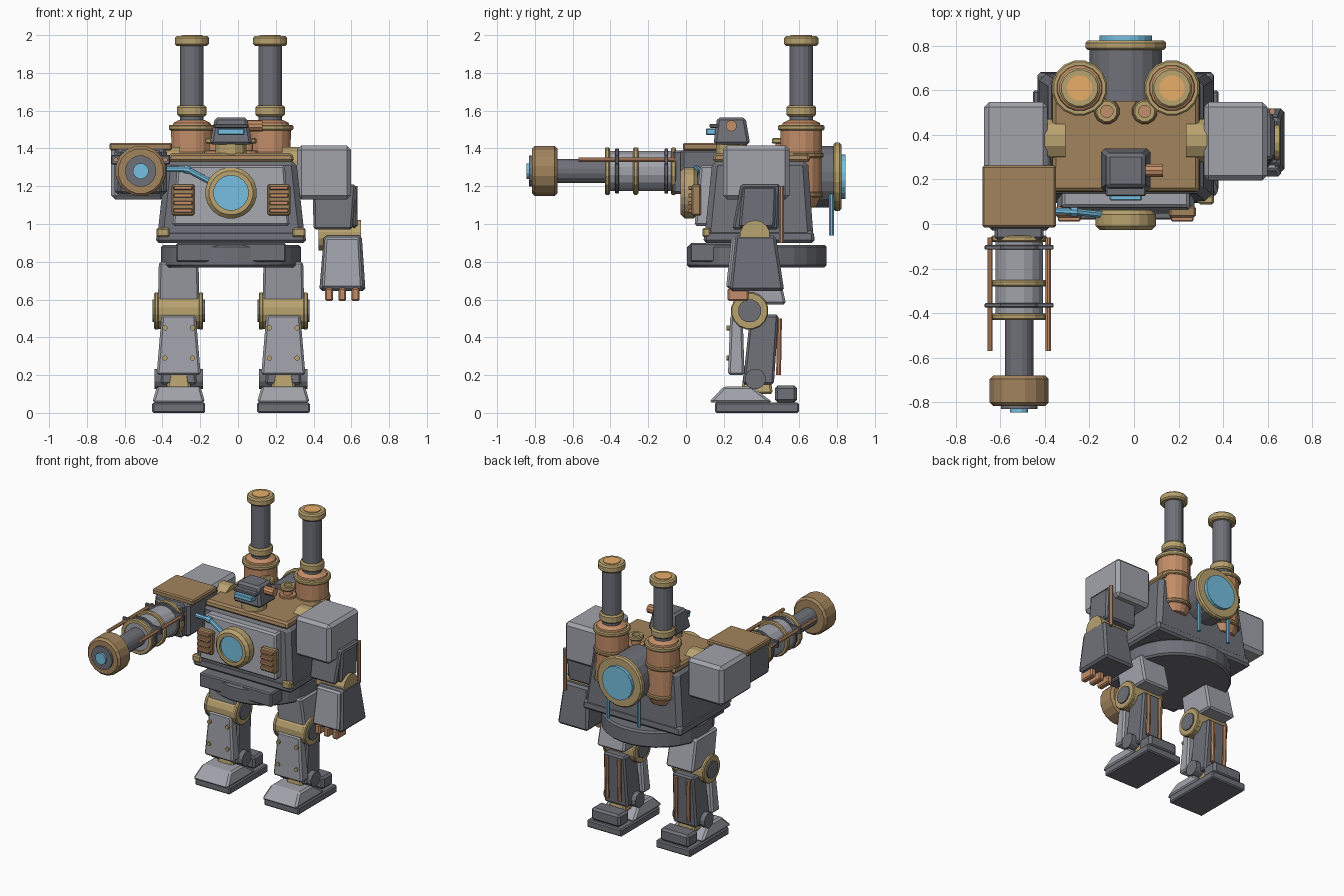
import bpy, bmesh, math
from mathutils import Vector

if "Cube" in bpy.data.objects:
    bpy.data.objects.remove(bpy.data.objects["Cube"])

CX = -0.037          # the body axis is offset because the two arms differ


def material(name, c):
    m = bpy.data.materials.new(name)
    m.diffuse_color = (*c, 1)
    m.use_nodes = True
    m.node_tree.nodes["Principled BSDF"].inputs["Base Color"].default_value = m.diffuse_color
    return m


DARK = material("dark_steel", (0.16, 0.165, 0.19))
LIGHT = material("light_steel", (0.36, 0.37, 0.41))
BRASS = material("brass", (0.48, 0.36, 0.16))
BRONZE = material("bronze", (0.36, 0.23, 0.11))
COPPER = material("copper", (0.55, 0.27, 0.14))
GLOW = material("ember", (0.8, 0.42, 0.14))
BLUE = material("blue_glass", (0.18, 0.52, 0.75))


def finish(name, bm, mat):
    bmesh.ops.recalc_face_normals(bm, faces=bm.faces[:])
    me = bpy.data.meshes.new(name)
    bm.to_mesh(me)
    bm.free()
    me.materials.append(mat)
    ob = bpy.data.objects.new(name, me)
    bpy.context.collection.objects.link(ob)
    return ob


def block(name, z0, lo, z1, hi, mat, bevel=0.012):
    """Tapered box: lo and hi are (x0, x1, y0, y1) at heights z0 and z1."""
    bm = bmesh.new()
    v = [bm.verts.new((r[i], r[j], z)) for z, r in ((z0, lo), (z1, hi))
         for i, j in ((0, 2), (1, 2), (1, 3), (0, 3))]
    for f in ((3, 2, 1, 0), (4, 5, 6, 7), (0, 1, 5, 4), (1, 2, 6, 5), (2, 3, 7, 6), (3, 0, 4, 7)):
        bm.faces.new([v[i] for i in f])
    if bevel:
        bmesh.ops.bevel(bm, geom=bm.edges[:], offset=bevel, segments=1, affect='EDGES')
    return finish(name, bm, mat)


def box(name, x0, x1, y0, y1, z0, z1, mat, bevel=0.008):
    return block(name, z0, (x0, x1, y0, y1), z1, (x0, x1, y0, y1), mat, bevel)


def lathe(name, origin, axis, profile, mat, n=16, ring=False):
    """Turn (radius, distance) points about an axis; ring closes the profile."""
    bm = bmesh.new()
    q = Vector(axis).to_track_quat('Z', 'Y')
    o = Vector(origin)
    loops = [[bm.verts.new(o + q @ Vector((r * math.cos(a), r * math.sin(a), h)))
              for a in (2 * math.pi * (i + .5) / n for i in range(n))] for r, h in profile]
    pairs = list(zip(loops, loops[1:])) + ([(loops[-1], loops[0])] if ring else [])
    for a, b in pairs:
        for i in range(n):
            j = (i + 1) % n
            bm.faces.new((a[i], a[j], b[j], b[i]))
    if not ring:
        bm.faces.new(loops[0])
        bm.faces.new(loops[-1])
    return finish(name, bm, mat)


def rod(name, p, q, r, mat, n=16, r2=None):
    d = Vector(q) - Vector(p)
    return lathe(name, p, d, [(r, 0), (r if r2 is None else r2, d.length)], mat, n)


def collar(name, origin, axis, r_in, r_out, h, mat, n=16, c=0.01):
    return lathe(name, origin, axis, [(r_in, 0), (r_out - c, 0), (r_out, c), (r_out, h - c),
                                      (r_out - c, h), (r_in, h)], mat, n, True)


X, Y, Z = (1, 0, 0), (0, 1, 0), (0, 0, 1)

# Legs
for s, side in ((-1, "right"), (1, "left")):
    x = CX + s * 0.277
    box(side + "_sole", x - .14, x + .14, .153, .598, 0, .055, DARK)
    block(side + "_toe", .055, (x - .14, x + .14, .12, .46), .14, (x - .115, x + .115, .2, .35), LIGHT)
    box(side + "_heel", x - .115, x + .115, .47, .588, .055, .145, DARK, .015)
    block(side + "_ankle_post", .1, (x - .07, x + .07, .29, .46), .24, (x - .045, x + .045, .31, .44), BRASS)
    for t in (-1, 1):
        rod(side + "_ankle_cap", (x + t * .06, .367, .18), (x + t * .128, .367, .18), .055, DARK, 12)
        rod(side + "_calf_piston", (x + t * .05, .49, .2), (x + t * .05, .495, .5), .014, COPPER, 8)
        for z in (.29, .45):
            rod(side + "_shin_rivet", (x + t * .073, .215, z), (x + t * .073, .25, z), .014, BRASS, 8)
    block(side + "_calf", .15, (x - .095, x + .095, .30, .465), .52, (x - .085, x + .085, .34, .49), DARK)
    block(side + "_shin_plate", .2, (x - .117, x + .117, .222, .31), .52, (x - .09, x + .09, .235, .30), LIGHT)
    rod(side + "_knee_drum", (x - .115, .337, .54), (x + .115, .337, .54), .097, BRASS, 16)
    for t in (-1, 1):
        collar(side + "_knee_rim", (x + t * .105, .337, .54), (t, 0, 0), .055, .1, .025, BRASS, 16, .006)
        rod(side + "_knee_cap", (x + t * .1, .337, .54), (x + t * .138, .337, .54), .062, DARK, 12)
    block(side + "_thigh", .575, (x - .11, x + .11, .27, .53), .8, (x - .105, x + .105, .23, .48), LIGHT)

# Pelvis and torso
lathe("pelvis_ring", (CX, .375, .77), Z, [(.36, 0), (.372, .012), (.372, .108), (.36, .12)], DARK, 28)
box("pelvis_plate", CX - .29, CX + .29, .02, .3, .80, .90, DARK)
block("torso", .9, (CX - .394, CX + .394, .095, .677), 1.34, (CX - .345, CX + .345, .14, .645), DARK, .03)
block("torso_skirt", .9, (CX - .398, CX + .398, .092, .682), .965, (CX - .392, CX + .392, .098, .676), DARK, .015)
block("chest_plate", .99, (CX - .31, CX + .31, .045, .16), 1.31, (CX - .285, CX + .285, .075, .2), LIGHT)
block("deck", 1.33, (CX - .335, CX + .335, .14, .66), 1.375, (CX - .325, CX + .325, .15, .65), BRONZE)
for s in (-1, 1):
    box("skirt_corner", CX + s * .36 - .035, CX + s * .36 + .035, .088, .13, .93, .98, BRASS)
    # chest vents
    vx = CX + s * .254
    box("vent_frame", vx - .06, vx + .06, .03, .08, 1.045, 1.21, BRONZE)
    for i in range(4):
        z = 1.07 + i * .04
        box("vent_slat", vx - .05, vx + .05, .012, .05, z - .01, z + .012, COPPER, .004)

# Chest porthole with its feed pipe
collar("porthole_rim", (CX, -.028, 1.165), Y, .092, .137, .09, BRASS, 20, .02)
rod("porthole_glass", (CX, -.012, 1.165), (CX, .06, 1.165), .095, BLUE, 20)
pipe = [(-.40, .06, 1.29), (-.27, .055, 1.29), (-.13, .04, 1.215)]
for a, b in zip(pipe, pipe[1:]):
    rod("feed_pipe", a, b, .016, BLUE, 8)
rod("feed_pipe_elbow", (-.285, .055, 1.29), (-.255, .055, 1.286), .022, BLUE, 8)

# Head
rod("neck", (CX, .24, 1.36), (CX, .24, 1.44), .085, BRASS, 12)
block("head", 1.42, (CX - .113, CX + .113, .145, .34), 1.565, (CX - .085, CX + .085, .165, .315), DARK, .015)
box("visor_hood", CX - .09, CX + .09, .125, .2, 1.508, 1.53, DARK, .005)
box("visor", CX - .072, CX + .072, .105, .17, 1.472, 1.506, BLUE, .005)
rod("head_scope", (CX + .07, .24, 1.52), (.13, .24, 1.52), .03, COPPER, 10)

# Deck valves, boilers and chimneys
for s, side in ((-1, "right"), (1, "left")):
    vx, bx, by = CX + s * .085, CX + s * .207, .61
    rod("valve_base", (vx, .505, 1.37), (vx, .505, 1.43), .032, COPPER, 12)
    collar("valve_rim", (vx, .505, 1.425), Z, .028, .052, .03, BRASS, 12, .006)
    collar("valve_flange", (vx, .505, 1.37), Z, .03, .058, .02, COPPER, 12, .004)
    lathe(side + "_boiler", (bx, by, 0), Z, [(.08, 1.09), (.108, 1.15), (.112, 1.5), (.1, 1.535), (.07, 1.55)], COPPER, 16)
    for z, r in ((1.14, .117), (1.35, .12), (1.495, .125)):
        collar(side + "_boiler_band", (bx, by, z), Z, .1, r, .03, BRASS if z > 1.4 else BRONZE, 16, .007)
    rod(side + "_chimney", (bx, by, 1.53), (bx, by, 1.97), .063, DARK, 16)
    collar(side + "_chimney_collar", (bx, by, 1.57), Z, .055, .08, .058, BRASS)
    collar(side + "_chimney_cap", (bx, by, 1.943), Z, .055, .092, .052, BRASS)
    rod(side + "_chimney_ember", (bx, by, 1.96), (bx, by, 2.0), .058, GLOW, 12)
    rod("coolant_pipe", (CX + s * .125, .77, .94), (CX + s * .125, .77, 1.16), .014, BLUE, 8)

# Rear reactor window
rod("reactor_drum", (CX, .55, 1.25), (CX, .79, 1.25), .165, DARK, 20)
collar("reactor_rim", (CX, .78, 1.25), Y, .115, .183, .042, BRASS, 20)
rod("reactor_glass", (CX, .77, 1.25), (CX, .845, 1.25), .12, BLUE, 20)

# Shoulders
for s, side in ((-1, "right"), (1, "left")):
    rod(side + "_shoulder_joint", (CX + s * .27, .375, 1.31), (CX + s * .37, .375, 1.31), .1, BRASS, 12)
    x0, x1 = sorted((CX + s * .35, CX + s * .635))
    box(side + "_shoulder", x0, x1, .195, .547, 1.13, 1.415, LIGHT, .022)

# Hand arm
block("upper_arm", .97, (.40, .605, .245, .49), 1.21, (.395, .625, .29, .5), DARK)
block("upper_arm_plate", .98, (.60, .632, .28, .47), 1.2, (.60, .63, .3, .48), DARK)
rod("arm_piston", (.62, .505, .9), (.62, .505, 1.2), .014, COPPER, 8)
rod("elbow", (.425, .365, .94), (.652, .365, .94), .08, BRASS, 14)
block("forearm", .645, (.43, .675, .23, .52), .94, (.455, .655, .26, .475), DARK, .015)
block("forearm_plate", .66, (.445, .66, .212, .26), .93, (.46, .645, .24, .29), LIGHT)
for i in range(3):
    fx = .482 + i * .07
    box("finger", fx - .021, fx + .021, .22, .33, .592, .66, COPPER)

# Cannon arm
gx, gz = -.515, 1.28
box("cannon_mount", gx - .14, gx + .14, -.03, .32, 1.155, 1.4, DARK, .02)
block("cannon_mount_front", 1.16, (gx - .11, gx + .11, -.07, 0), 1.39, (gx - .11, gx + .11, -.07, 0), DARK)
box("cannon_mount_lid", gx - .165, gx + .165, -.015, .262, 1.39, 1.43, BRONZE)
rod("cannon_chamber", (gx, -.42, gz), (gx, -.04, gz), .108, LIGHT, 16)
for y in (-.43, -.28, -.08):
    collar("chamber_band", (gx, y, gz), Y, .1, .128, .028, BRASS, 16, .007)
rod("cannon_barrel", (gx, -.7, gz), (gx, -.4, gz), .065, DARK, 16)
for y in (-.375, -.115):
    collar("chamber_hoop", (gx, y, gz), Y, .1, .122, .02, DARK, 16, .004)
    box("rod_bracket", gx - .155, gx + .155, y, y + .02, gz + .035, gz + .085, DARK, .004)
for s in (-1, 1):
    rod("cannon_side_rod", (gx + s * .131, -.57, gz + .06), (gx + s * .131, -.06, gz + .06), .013, COPPER, 8)
lathe("muzzle", (gx, -.815, gz), Y, [(.12, 0), (.135, .015), (.135, .12), (.12, .135)], BRONZE, 16)
rod("muzzle_plate", (gx, -.83, gz), (gx, -.8, gz), .083, DARK, 16)
rod("muzzle_lens", (gx, -.845, gz), (gx, -.8, gz), .042, BLUE, 12)
